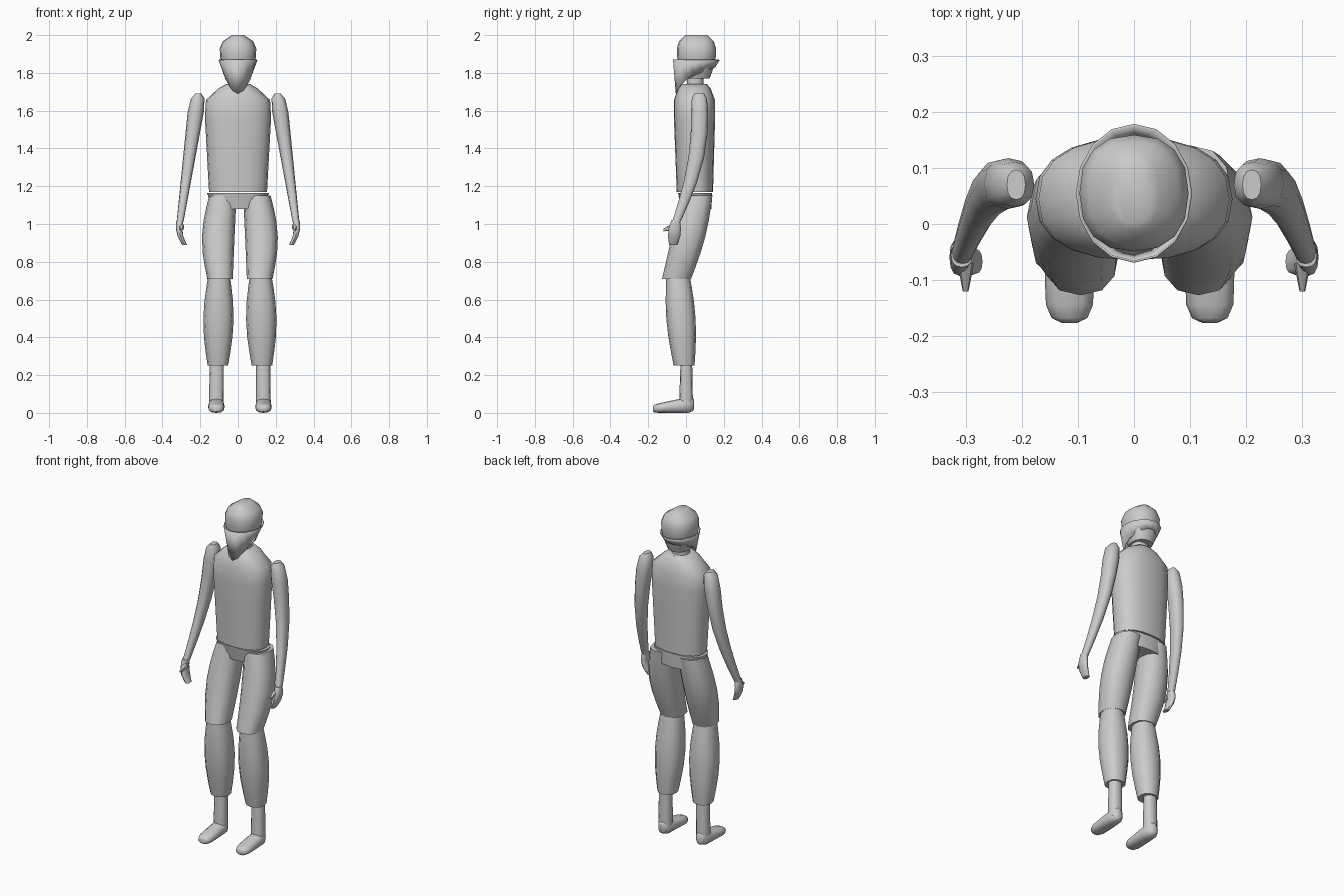
import bpy, bmesh
from math import sin, cos, pi, sqrt, radians, copysign
from mathutils import Vector

if "Cube" in bpy.data.objects:
    bpy.data.objects.remove(bpy.data.objects["Cube"], do_unlink=True)

GREY = (.6, .6, .6, 1)
grey = bpy.data.materials.new("plain grey")
grey.use_nodes = True
grey.diffuse_color = GREY
grey.node_tree.nodes["Principled BSDF"].inputs["Base Color"].default_value = GREY


def finish(name, bm):
    """Turn a bmesh into a smooth-shaded object with sharp creases."""
    bmesh.ops.recalc_face_normals(bm, faces=bm.faces)
    mesh = bpy.data.meshes.new(name)
    bm.to_mesh(mesh)
    bm.free()
    mesh.materials.append(grey)
    part = bpy.data.objects.new(name, mesh)
    bpy.context.collection.objects.link(part)
    bpy.ops.object.select_all(action="DESELECT")
    part.select_set(True)
    bpy.context.view_layer.objects.active = part
    bpy.ops.object.shade_smooth_by_angle(angle=radians(45))
    return part


def bridge(bm, first, second):
    """Join two equal loops of vertices with quads."""
    for i in range(len(first)):
        bm.faces.new((first[i - 1], first[i], second[i], second[i - 1]))


def dome(distance, length):
    """Width factor of a rounded end at a distance from its tip."""
    if distance >= length:
        return 1
    return max(.35, sqrt(1 - (1 - distance / length) ** 2))


def loft(name, start, end, start_size, end_size, bow=(0, 0), swell=(0, 0),
         round_start=0, round_end=0, side=1, shift=0, lengthwise=False, sides=12, steps=8):
    """Skin boxy ovals from start to end; sizes are half widths and half depths."""
    bm = bmesh.new()
    loops = []
    for step in range(steps + 1):
        t = (1 - cos(pi * step / steps)) / 2
        belly = sin(pi * t)
        centre = Vector(start).lerp(Vector(end), t) + Vector((*bow, 0)) * belly
        size = Vector(start_size).lerp(Vector(end_size), t) + Vector(swell) * belly
        tip = dome(t, round_start) * dome(1 - t, round_end)
        loop = []
        for i in range(sides):
            turn = 2 * pi * i / sides
            u, v = [copysign(abs(w) ** .85, w) for w in (cos(turn), sin(turn))]
            across, deep = u * size.x * tip, v * size.y * sqrt(tip)
            offset = Vector((across, 0, deep) if lengthwise else (across, deep, 0))
            point = centre + offset
            point.x = point.x * side + shift
            loop.append(bm.verts.new(point))
        loops.append(loop)
    for first, second in zip(loops, loops[1:]):
        bridge(bm, first, second)
    bm.faces.new(loops[0])
    bm.faces.new(loops[-1])
    return finish(name, bm)


# Head and neck
loft("head", start=(0, .055, 2), end=(0, .055, 1.77), start_size=(.09, .095),
     end_size=(.06, .07), swell=(.02, .02), round_start=.3, sides=16)
loft("neck", start=(0, .05, 1.82), end=(0, .048, 1.71), start_size=(.047, .042),
     end_size=(.05, .045), steps=2)

# Face scarf: an open band whose lower edge falls to a point at the front
bm = bmesh.new()
upper, lower = [], []
for i in range(16):
    x, front = sin(pi * i / 8), cos(pi * i / 8)
    upper.append(bm.verts.new((.1 * x, .055 - .12 * front, 1.87)))
    drop = .08 + .04 * front + .06 * max(0, front) ** 3
    lower.append(bm.verts.new((.07 * x, .05 - .1 * front, 1.87 - drop)))
bridge(bm, upper, lower)
scarf = finish("face_scarf", bm)
scarf.modifiers.new("cloth", "SOLIDIFY").thickness = .004

# Torso and hips
loft("torso", start=(0, .044, 1.74), end=(0, .047, 1.17), start_size=(.185, .115),
     end_size=(.154, .096), round_start=.22, sides=20)
loft("hips", start=(0, .048, 1.165), end=(0, .055, 1.08), start_size=(.165, .09),
     end_size=(.13, .08), sides=20, steps=3)

STANCE = .01  # the legs stand slightly to one side
for side, label in ((1, "left"), (-1, "right")):
    # Arm, bending forward toward the wrist
    loft(label + "_arm", start=(.21, .07, 1.69), end=(.307, -.052, 1.01),
         start_size=(.047, .045), end_size=(.018, .022), bow=(0, .045), swell=(0, .008),
         round_start=.1, side=side)
    # Hand with fingers curled inward, and thumb
    loft(label + "_hand", start=(.307, -.055, 1.02), end=(.283, -.067, .89),
         start_size=(.019, .022), end_size=(.013, .022), bow=(.015, 0), swell=(0, .012),
         side=side, steps=5)
    loft(label + "_thumb", start=(.3, -.07, .985), end=(.3, -.12, .968),
         start_size=(.015, .018), end_size=(.005, .007), side=side, lengthwise=True,
         sides=8, steps=3)
    # Baggy trouser leg in two pieces
    loft(label + "_thigh", start=(.09, .055, 1.15), end=(.105, -.05, .71),
         start_size=(.073, .085), end_size=(.068, .077), bow=(.017, .01), swell=(.016, .008),
         side=side, shift=STANCE)
    loft(label + "_shin", start=(.11, -.043, .74), end=(.117, -.01, .25),
         start_size=(.055, .06), end_size=(.054, .055), swell=(.026, .02),
         side=side, shift=STANCE)
    # Ankle and foot
    loft(label + "_ankle", start=(.123, .002, .3), end=(.125, 0, .03),
         start_size=(.037, .03), end_size=(.039, .037), side=side, shift=STANCE, steps=3)
    loft(label + "_foot", start=(.125, .042, .045), end=(.125, -.176, .022),
         start_size=(.038, .045), end_size=(.04, .022), swell=(.005, 0), round_start=.15,
         round_end=.1, side=side, shift=STANCE, lengthwise=True)
